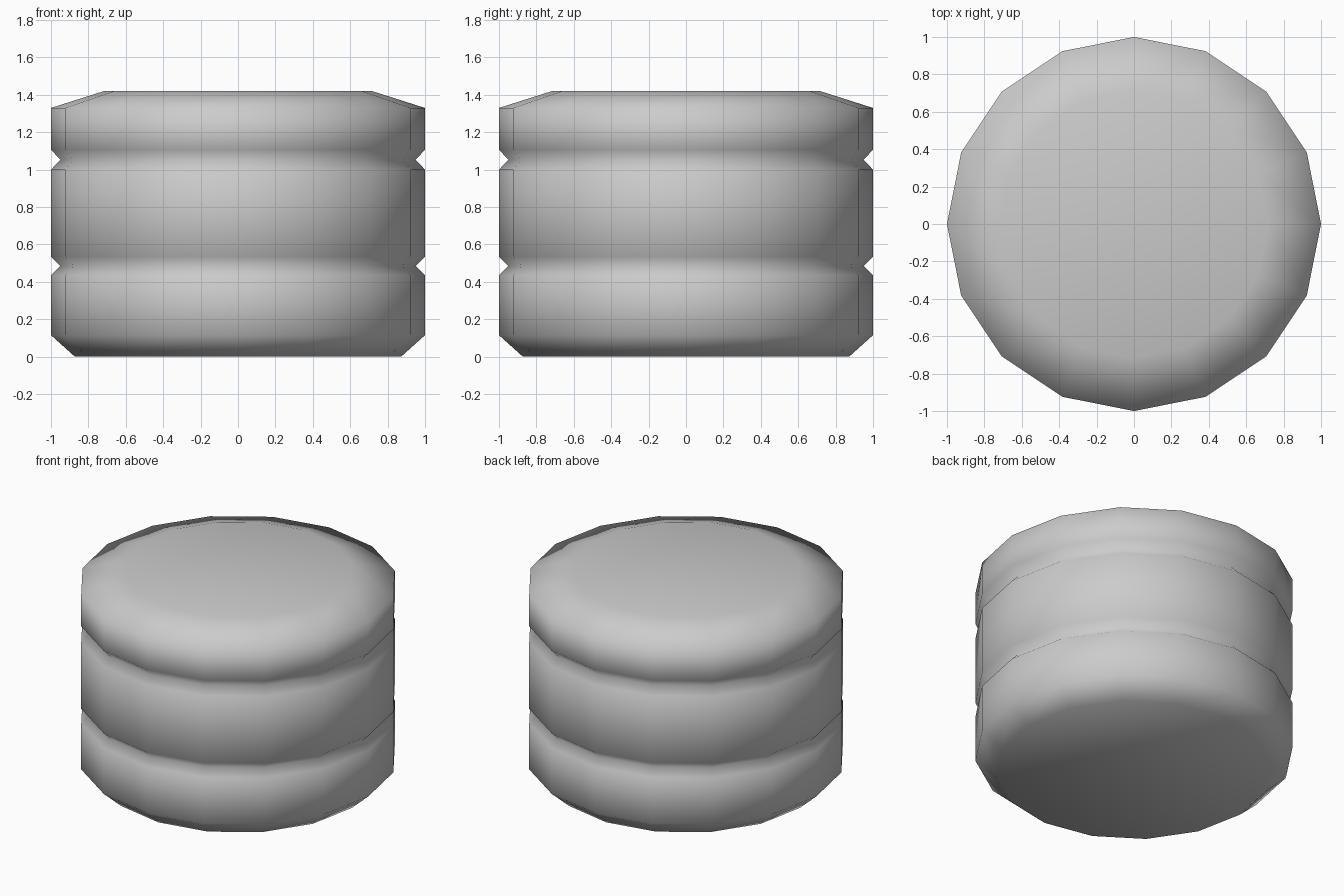
import bpy, bmesh
from math import cos, sin, tau

if "Cube" in bpy.data.objects:
    bpy.data.objects.remove(bpy.data.objects["Cube"])

SIDES = 16
# Profile of the drum as (radius, height), bottom to top, with two V grooves
PROFILE = [(0.872, 0.0), (1.0, 0.115), (1.0, 0.435), (0.95, 0.485), (1.0, 0.535),
           (1.0, 1.0), (0.95, 1.053), (1.0, 1.107), (1.0, 1.33), (0.717, 1.42)]

# Stack a ring per profile point and bridge neighbouring rings
bm = bmesh.new()
rings = [[bm.verts.new((r * cos(tau * i / SIDES), r * sin(tau * i / SIDES), z))
          for i in range(SIDES)] for r, z in PROFILE]
for low, high in zip(rings, rings[1:]):
    for i in range(SIDES):
        j = (i + 1) % SIDES
        bm.faces.new((low[i], low[j], high[j], high[i]))

# Flat base and lid
bm.faces.new(rings[0][::-1])
bm.faces.new(rings[-1])
for face in bm.faces:
    face.smooth = True

mesh = bpy.data.meshes.new("grooved_drum")
bm.to_mesh(mesh)
bm.free()
bpy.context.collection.objects.link(bpy.data.objects.new("grooved_drum", mesh))
